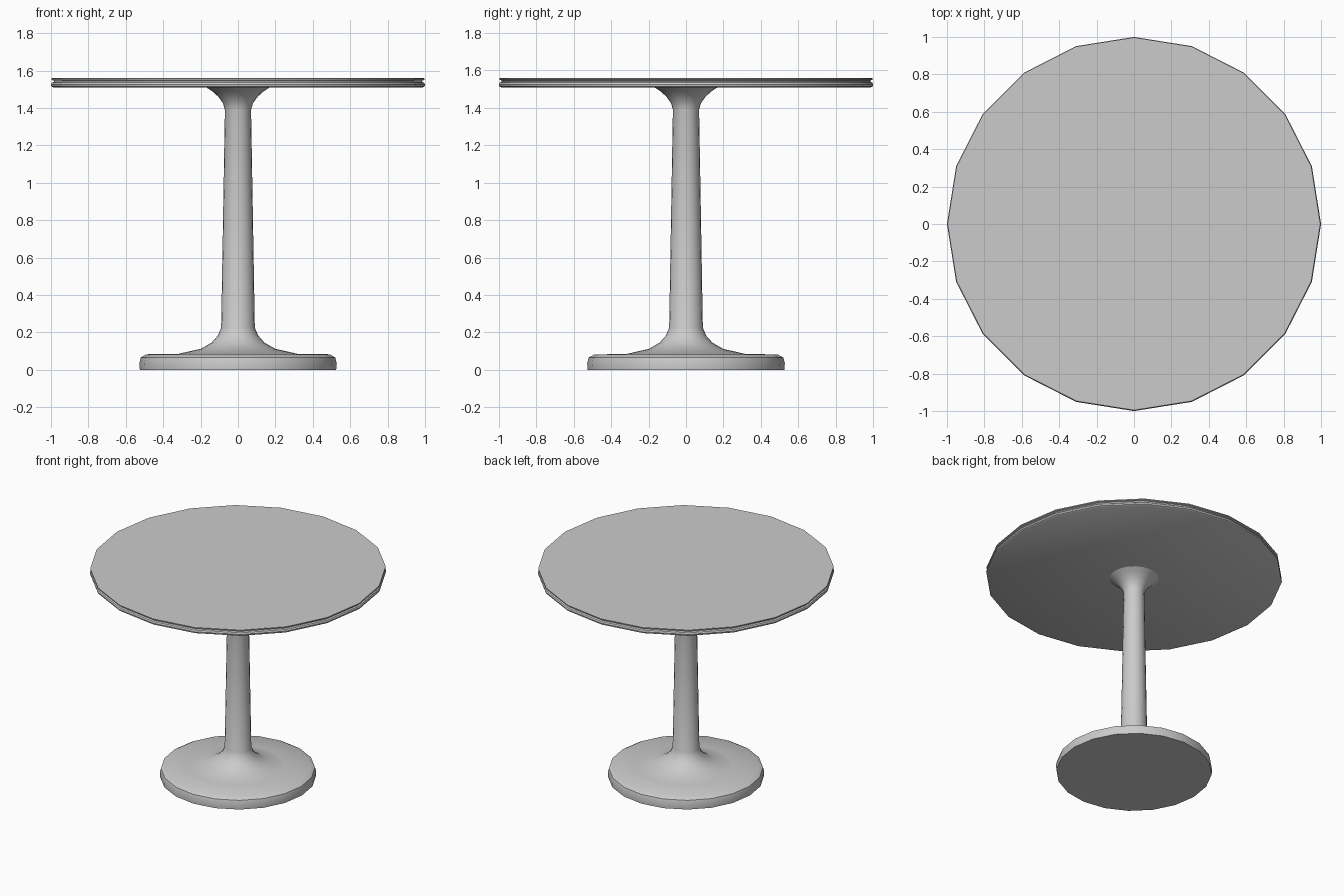
import bpy, bmesh
from math import sin, cos, pi, radians

if "Cube" in bpy.data.objects:
    bpy.data.objects.remove(bpy.data.objects["Cube"])

SIDES = 20


def lathe(name, profile, cap_bottom=True, cap_top=True):
    """Revolve a bottom-to-top (radius, z) profile around the z axis."""
    bm = bmesh.new()
    rings = []
    for r, z in profile:
        rings.append([bm.verts.new((r * cos(2 * pi * i / SIDES), r * sin(2 * pi * i / SIDES), z))
                      for i in range(SIDES)])
    for a, b in zip(rings, rings[1:]):
        for i in range(SIDES):
            j = (i + 1) % SIDES
            bm.faces.new((a[i], a[j], b[j], b[i]))
    if cap_bottom:
        bm.faces.new(rings[0][::-1])
    if cap_top:
        bm.faces.new(rings[-1])
    mesh = bpy.data.meshes.new(name)
    bm.to_mesh(mesh)
    bm.free()
    obj = bpy.data.objects.new(name, mesh)
    bpy.context.collection.objects.link(obj)
    bpy.ops.object.select_all(action='DESELECT')
    obj.select_set(True)
    bpy.context.view_layer.objects.active = obj
    bpy.ops.object.shade_smooth_by_angle(angle=radians(30))
    return obj


# Round table top with a shallow groove around the rim
lathe("table_top", [
    (0.985, 1.508), (0.998, 1.515), (1.0, 1.525), (0.995, 1.535),
    (0.985, 1.54), (0.985, 1.546), (0.997, 1.55), (0.997, 1.557), (0.992, 1.56),
])

# Foot disc flowing into a tapered stem that flares out under the top
lathe("pedestal", [
    (0.525, 0.0), (0.528, 0.035), (0.52, 0.066), (0.49, 0.083),
    (0.32, 0.085), (0.20, 0.112), (0.142, 0.145), (0.108, 0.183),
    (0.09, 0.225), (0.07, 1.39), (0.08, 1.425), (0.105, 1.46),
    (0.135, 1.487), (0.168, 1.509),
], cap_top=False)
